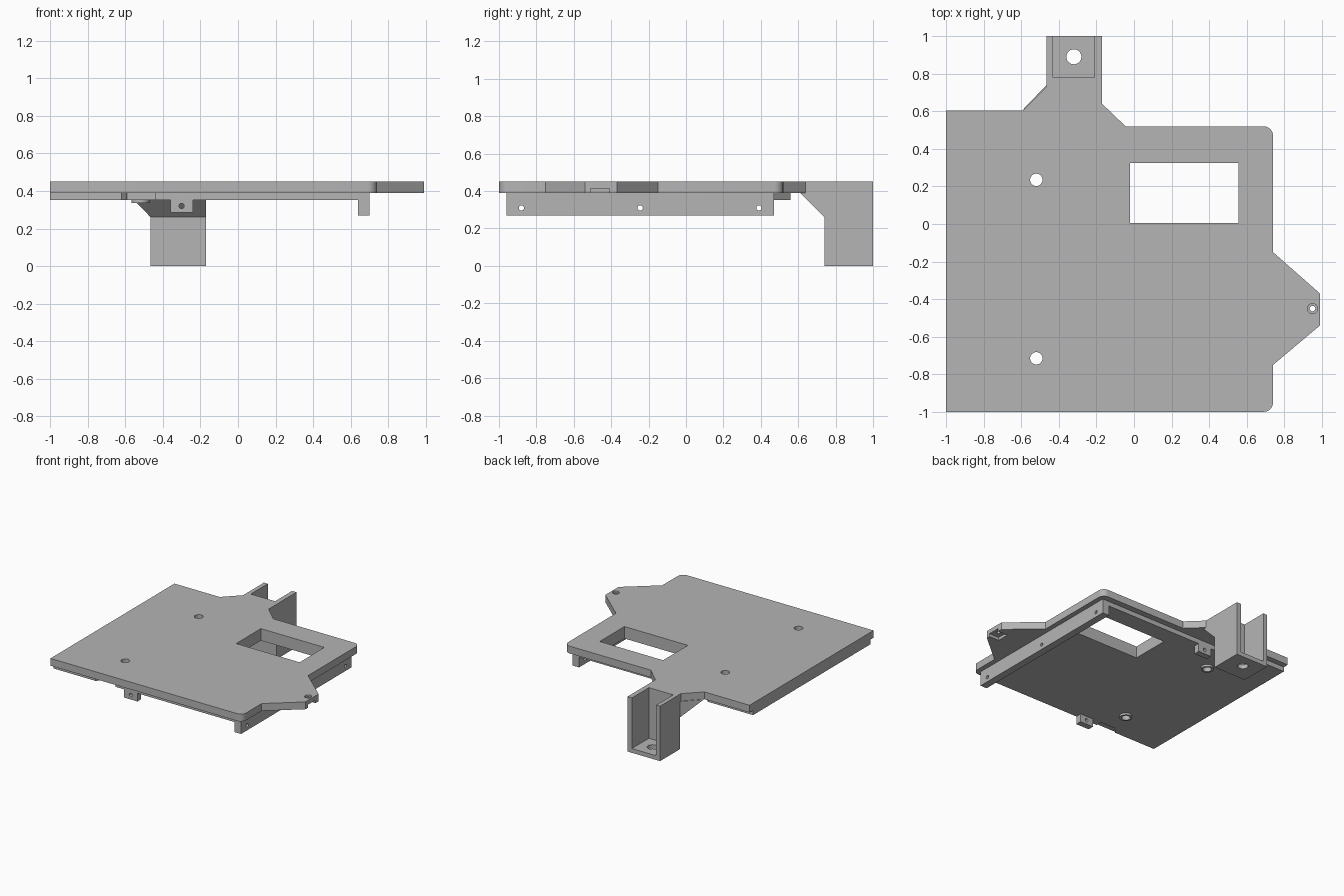
import bpy, bmesh, math
from mathutils import Vector

if "Cube" in bpy.data.objects:
    bpy.data.objects.remove(bpy.data.objects["Cube"], do_unlink=True)

grey = bpy.data.materials.new("plain_grey")
grey.use_nodes = True
colour = (0.46, 0.46, 0.46, 1)
grey.diffuse_color = colour
grey.node_tree.nodes["Principled BSDF"].inputs["Base Color"].default_value = colour


def finish(name, bm):
    bmesh.ops.recalc_face_normals(bm, faces=bm.faces)
    mesh = bpy.data.meshes.new(name)
    bm.to_mesh(mesh)
    bm.free()
    obj = bpy.data.objects.new(name, mesh)
    bpy.context.collection.objects.link(obj)
    mesh.materials.append(grey)
    return obj


def prism(name, outline, z0, z1):
    bm = bmesh.new()
    face = bm.faces.new([bm.verts.new((x, y, z0)) for x, y in outline])
    side = bmesh.ops.extrude_face_region(bm, geom=[face])["geom"]
    verts = [v for v in side if isinstance(v, bmesh.types.BMVert)]
    bmesh.ops.translate(bm, verts=verts, vec=(0, 0, z1 - z0))
    return finish(name, bm)


def box(name, x0, x1, y0, y1, z0, z1):
    return prism(name, [(x0, y0), (x1, y0), (x1, y1), (x0, y1)], z0, z1)


def rod(name, centre, radius, length, axis="Z"):
    bm = bmesh.new()
    bmesh.ops.create_cone(bm, cap_ends=True, segments=32, radius1=radius,
                          radius2=radius, depth=length)
    turn = Vector({"X": (1, 0, 0), "Y": (0, 1, 0), "Z": (0, 0, 1)}[axis])
    rot = Vector((0, 0, 1)).rotation_difference(turn).to_matrix()
    bmesh.ops.rotate(bm, verts=bm.verts, matrix=rot)
    bmesh.ops.translate(bm, verts=bm.verts, vec=centre)
    return finish(name, bm)


def cut(target, cutters):
    for cutter in cutters:
        cutter.hide_render = True
        mod = target.modifiers.new("cut", "BOOLEAN")
        mod.operation = "DIFFERENCE"
        mod.solver = "EXACT"
        mod.object = cutter
        bpy.context.view_layer.objects.active = target
        bpy.ops.object.modifier_apply(modifier=mod.name)
        bpy.data.objects.remove(cutter, do_unlink=True)


def corner(cx, cy, start, r=0.05, steps=6):
    angles = [math.radians(start + 90 * i / steps) for i in range(steps + 1)]
    return [(cx + r * math.cos(a), cy + r * math.sin(a)) for a in angles]


SCREWS = [(-0.52, 0.235), (-0.52, -0.715)]


def panel_cutters():
    holes = [rod("hole_cutter", (x, y, 0.4), 0.033, 0.4) for x, y in SCREWS]
    return holes + [box("window_cutter", -0.02, 0.555, 0.005, 0.325, 0.2, 0.6)]


# Main plate with pointed side tab and rear tongue
outline = [(-1, -1)] + corner(0.69, -0.95, -90)
outline += [(0.74, -0.75), (0.99, -0.54), (0.99, -0.37), (0.74, -0.15)]
outline += corner(0.69, 0.47, 0)
outline += [(-0.045, 0.52), (-0.17, 0.64), (-0.17, 1), (-0.465, 1),
            (-0.465, 0.73), (-0.59, 0.605), (-1, 0.605)]
plate = prism("main_plate", outline, 0.39, 0.45)
cut(plate, panel_cutters() + [
    box("slot_cutter", -0.43, -0.21, 0.78, 1.1, 0.3, 0.6),
    rod("tab_hole_cutter", (0.95, -0.45, 0.42), 0.015, 0.2),
    rod("tab_bore_cutter", (0.95, -0.45, 0.45), 0.027, 0.03),
    box("nut_slot_cutter", 0.9, 1.1, -0.51, -0.41, 0.35, 0.415)])

# Underside pad with front notch and stepped rear edge
pad = prism("underside_pad", [
    (-1, -0.96), (-0.62, -0.96), (-0.59, -0.93), (-0.59, -0.91), (-0.44, -0.91),
    (-0.44, -0.96), (0.64, -0.96), (0.64, 0.47), (-0.44, 0.47), (-0.5, 0.47),
    (-0.59, 0.56), (-1, 0.56)], 0.352, 0.39)
cut(pad, panel_cutters())

# Raised rings around the screw holes
for i, (x, y) in enumerate(SCREWS):
    ring = rod(f"screw_ring_{i + 1}", (x, y, 0.3435), 0.048, 0.017)
    cut(ring, [rod("ring_cutter", (x, y, 0.34), 0.033, 0.1)])

# Side rail with three cross holes
rail = box("side_rail", 0.64, 0.7, -0.96, 0.47, 0.27, 0.39)
cut(rail, [rod("rail_cutter", (0.67, y, 0.31), 0.014, 0.2, "X")
           for y in (-0.88, -0.245, 0.39)])

# Small drilled lugs at front and rear
for name, y in (("front_lug", -0.96), ("rear_lug", 0.42)):
    lug = box(name, -0.36, -0.24, y, y + 0.05, 0.285, 0.352)
    cut(lug, [rod("lug_cutter", (-0.3, y, 0.32), 0.014, 0.3, "Y")])

# Rear hanging bracket, open at the back and top
bracket = box("rear_bracket", -0.465, -0.17, 0.74, 1, 0, 0.39)
cut(bracket, [box("pocket_cutter", -0.43, -0.21, 0.78, 1.1, 0.035, 0.6),
              rod("bracket_hole_cutter", (-0.32, 0.89, 0), 0.04, 0.2)])

# Sloped gusset joining bracket and plate
bm = bmesh.new()
for p in [(-0.465, 0.74, 0.26), (-0.17, 0.74, 0.26), (-0.465, 0.74, 0.39),
          (-0.17, 0.74, 0.39), (-0.59, 0.61, 0.39), (-0.17, 0.61, 0.39)]:
    bm.verts.new(p)
bmesh.ops.convex_hull(bm, input=bm.verts)
finish("bracket_gusset", bm)

# Crisp edges with smooth hole walls
for obj in bpy.context.scene.objects:
    obj.select_set(obj.type == "MESH")
bpy.ops.object.shade_smooth_by_angle(angle=math.radians(30))
